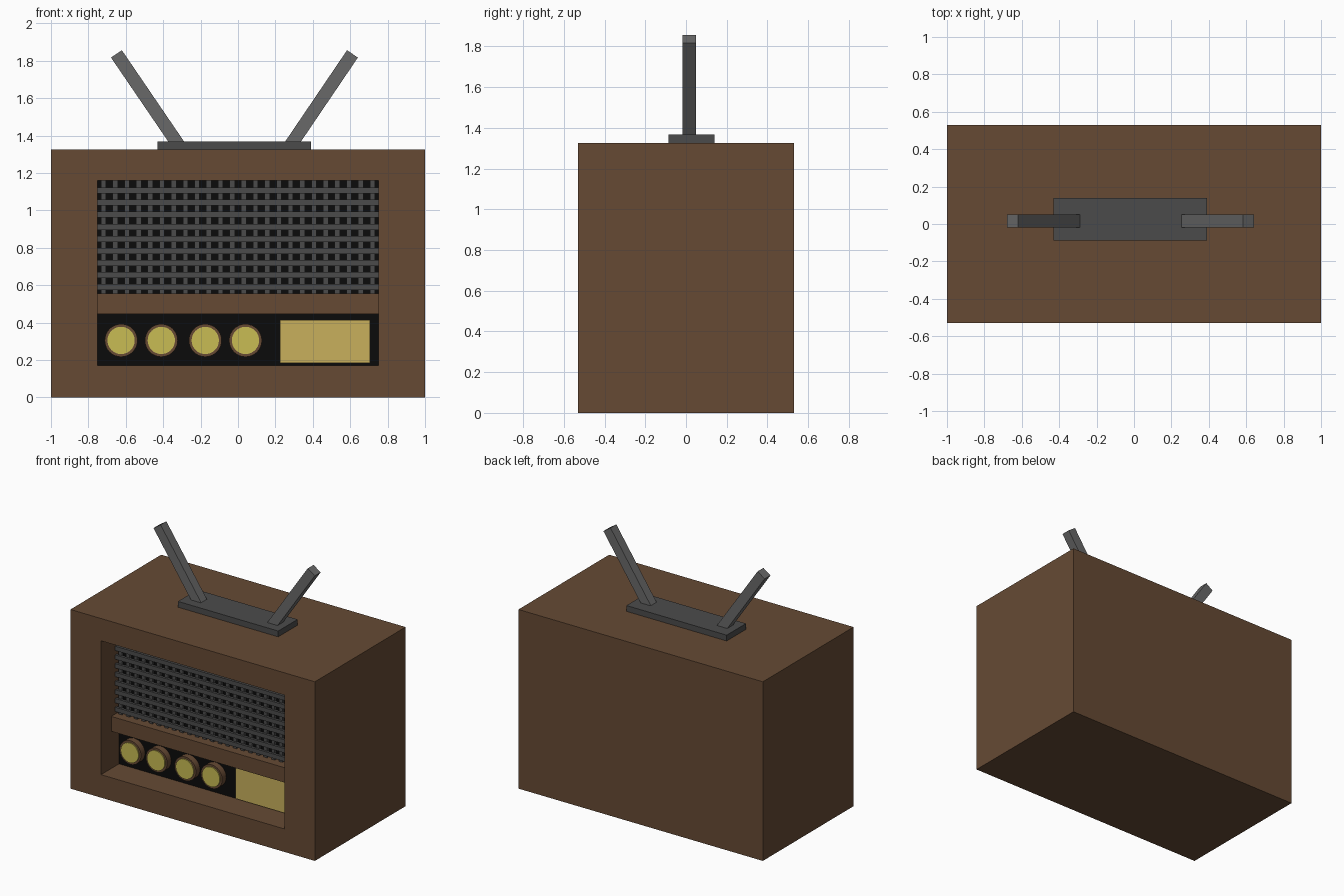
import bpy, bmesh, math
from mathutils import Vector

cube = bpy.data.objects.get("Cube")
if cube:
    bpy.data.objects.remove(cube, do_unlink=True)


def material(name, hex_code):
    """Flat material from an sRGB hex colour."""
    rgb = [int(hex_code[i:i + 2], 16) / 255 for i in (0, 2, 4)]
    lin = [c / 12.92 if c <= 0.04045 else ((c + 0.055) / 1.055) ** 2.4 for c in rgb]
    m = bpy.data.materials.new(name)
    m.use_nodes = True
    m.diffuse_color = (*lin, 1)
    m.node_tree.nodes["Principled BSDF"].inputs["Base Color"].default_value = (*lin, 1)
    return m


wood = material("brown_wood", "664a34")
black = material("black_backing", "0b0b0b")
dark_grey = material("dark_grey", "4b4b4b")
rod_grey = material("rod_grey", "696969")
brass = material("brass_plate", "c8b05c")
yellow = material("yellow_knob", "c8bc54")


def add_object(name, bm, *mats):
    me = bpy.data.meshes.new(name)
    bm.to_mesh(me)
    bm.free()
    for m in mats:
        me.materials.append(m)
    ob = bpy.data.objects.new(name, me)
    bpy.context.collection.objects.link(ob)
    return ob


def add_box(bm, x, y, z):
    """Box between the (low, high) pairs of each axis."""
    verts = bmesh.ops.create_cube(bm, size=1)["verts"]
    for v in verts:
        v.co = Vector(a[0] + (c + 0.5) * (a[1] - a[0]) for c, a in zip(v.co, (x, y, z)))
    return verts


def box(name, mat, x, y, z):
    bm = bmesh.new()
    add_box(bm, x, y, z)
    return add_object(name, bm, mat)


FRONT, TOP = -0.53, 1.325
BACKING = FRONT + 0.21
LEFT, RIGHT, LOW, HIGH = -0.75, 0.75, 0.17, 1.16

# Cabinet with a recessed front whose rear wall is black
bm = bmesh.new()
add_box(bm, (-1, 1), (FRONT, -FRONT), (0, TOP))
bm.normal_update()
front = min(bm.faces, key=lambda f: f.calc_center_median().y)
bmesh.ops.inset_region(bm, faces=[front], thickness=0.1)
for v in front.verts:
    v.co.x = LEFT if v.co.x < 0 else RIGHT
    v.co.z = LOW if v.co.z < TOP / 2 else HIGH
rear = bmesh.ops.extrude_discrete_faces(bm, faces=[front])["faces"][0]
for v in rear.verts:
    v.co.y = BACKING
rear.material_index = 1
bmesh.ops.recalc_face_normals(bm, faces=bm.faces)
add_object("cabinet", bm, wood, black)

# Shelf between the speaker and the control panel
box("shelf", wood, (LEFT, RIGHT), (FRONT + 0.12, BACKING), (0.445, 0.555))

# Speaker grille: slats in front of upright bars
bm = bmesh.new()
for i in range(9):
    z = 0.59 + i * 0.0645
    add_box(bm, (LEFT, RIGHT), (FRONT + 0.165, FRONT + 0.185), (z - 0.016, z + 0.016))
add_object("grille_slats", bm, dark_grey)
bm = bmesh.new()
for i in range(24):
    x = LEFT + (i + 0.5) * (RIGHT - LEFT) / 24
    add_box(bm, (x - 0.014, x + 0.014), (FRONT + 0.18, FRONT + 0.2), (0.555, HIGH))
add_object("grille_uprights", bm, dark_grey)

# Tuning plate
box("tuning_plate", brass, (0.225, 0.705), (FRONT + 0.18, BACKING), (0.185, 0.415))


def disc(name, mat, x, radius, y0, y1):
    bpy.ops.mesh.primitive_cylinder_add(
        vertices=32, radius=radius, depth=y1 - y0,
        location=(x, (y0 + y1) / 2, 0.305), rotation=(math.pi / 2, 0, 0))
    ob = bpy.context.object
    ob.name = name
    ob.data.materials.append(mat)
    bpy.ops.object.shade_smooth_by_angle()


# Four knobs, each a brown body with a yellow cap
for i, x in enumerate((-0.625, -0.41, -0.175, 0.04)):
    disc(f"knob_body_{i + 1}", wood, x, 0.088, FRONT + 0.163, BACKING)
    disc(f"knob_cap_{i + 1}", yellow, x, 0.073, FRONT + 0.155, FRONT + 0.17)

# Aerial base and two splayed square rods
box("aerial_base", dark_grey, (-0.43, 0.39), (-0.087, 0.139), (TOP, 1.368))
for name, foot, tip in (("aerial_rod_right", -0.318, -0.65), ("aerial_rod_left", 0.282, 0.612)):
    start, end = Vector((foot, 0.016, 1.35)), Vector((tip, 0.016, 1.837))
    run = end - start
    bm = bmesh.new()
    add_box(bm, (-0.035, 0.035), (-0.034, 0.034), (0, run.length))
    rod = add_object(name, bm, rod_grey)
    rod.location = start
    rod.rotation_euler.y = math.atan2(run.x, run.z)
